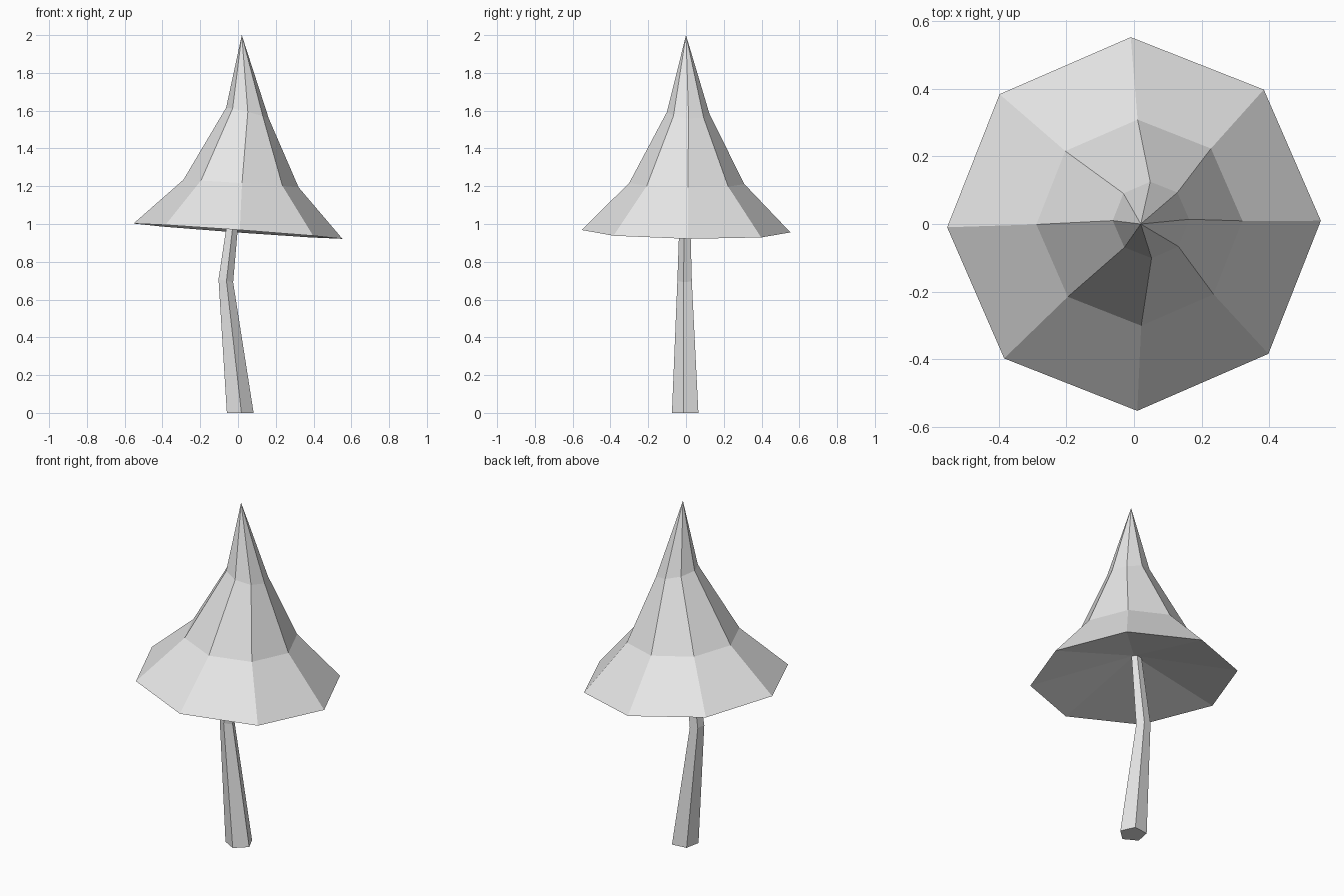
import bpy, bmesh
from math import cos, sin, radians

if "Cube" in bpy.data.objects:
    bpy.data.objects.remove(bpy.data.objects["Cube"], do_unlink=True)

grey = bpy.data.materials.new("light_grey")
grey.use_nodes = True
colour = (0.8, 0.8, 0.8, 1)
grey.diffuse_color = colour
grey.node_tree.nodes["Principled BSDF"].inputs["Base Color"].default_value = colour


def ring(bm, sides, turn, centre, radius, tilt):
    """Regular polygon whose plane leans by a slope in x and y."""
    verts = []
    for i in range(sides):
        a = radians(turn + 360 * i / sides)
        dx, dy = radius * cos(a), radius * sin(a)
        z = centre[2] + tilt[0] * dx + tilt[1] * dy
        verts.append(bm.verts.new((centre[0] + dx, centre[1] + dy, z)))
    return verts


def loft(name, sides, turn, rings, base=None, tip=None):
    """Join rings from bottom to top; close ends with a point or a flat face."""
    bm = bmesh.new()
    loops = [ring(bm, sides, turn, *r) for r in rings]
    for low, high in zip(loops, loops[1:]):
        for i in range(sides):
            j = (i + 1) % sides
            bm.faces.new((low[i], low[j], high[j], high[i]))
    for loop, point in ((loops[0], base), (loops[-1], tip)):
        if point is None:
            bm.faces.new(loop)
        else:
            v = bm.verts.new(point)
            for i in range(sides):
                bm.faces.new((loop[i], loop[(i + 1) % sides], v))
    bmesh.ops.recalc_face_normals(bm, faces=bm.faces)
    mesh = bpy.data.meshes.new(name)
    bm.to_mesh(mesh)
    bm.free()
    mesh.materials.append(grey)
    obj = bpy.data.objects.new(name, mesh)
    bpy.context.collection.objects.link(obj)
    return obj


# Pointed cap with a flared brim and a hollow underside
loft("cap", 8, 1, [
    ((0, 0, 0.962), 0.553, (-0.073, -0.013)),
    ((0.016, 0.004, 1.214), 0.305, (-0.066, -0.01)),
    ((0.05, 0.012, 1.587), 0.113, (-0.25, -0.06)),
], base=(0, 0, 1.1), tip=(0.02, 0, 2))

# Bent, tapering five-sided stem
loft("stem", 5, -11, [
    ((0.009, 0, 0), 0.075, (0, 0)),
    ((-0.066, -0.005, 0.7), 0.041, (-0.2, 0)),
    ((-0.018, -0.004, 1.1), 0.028, (-0.1, 0)),
])
